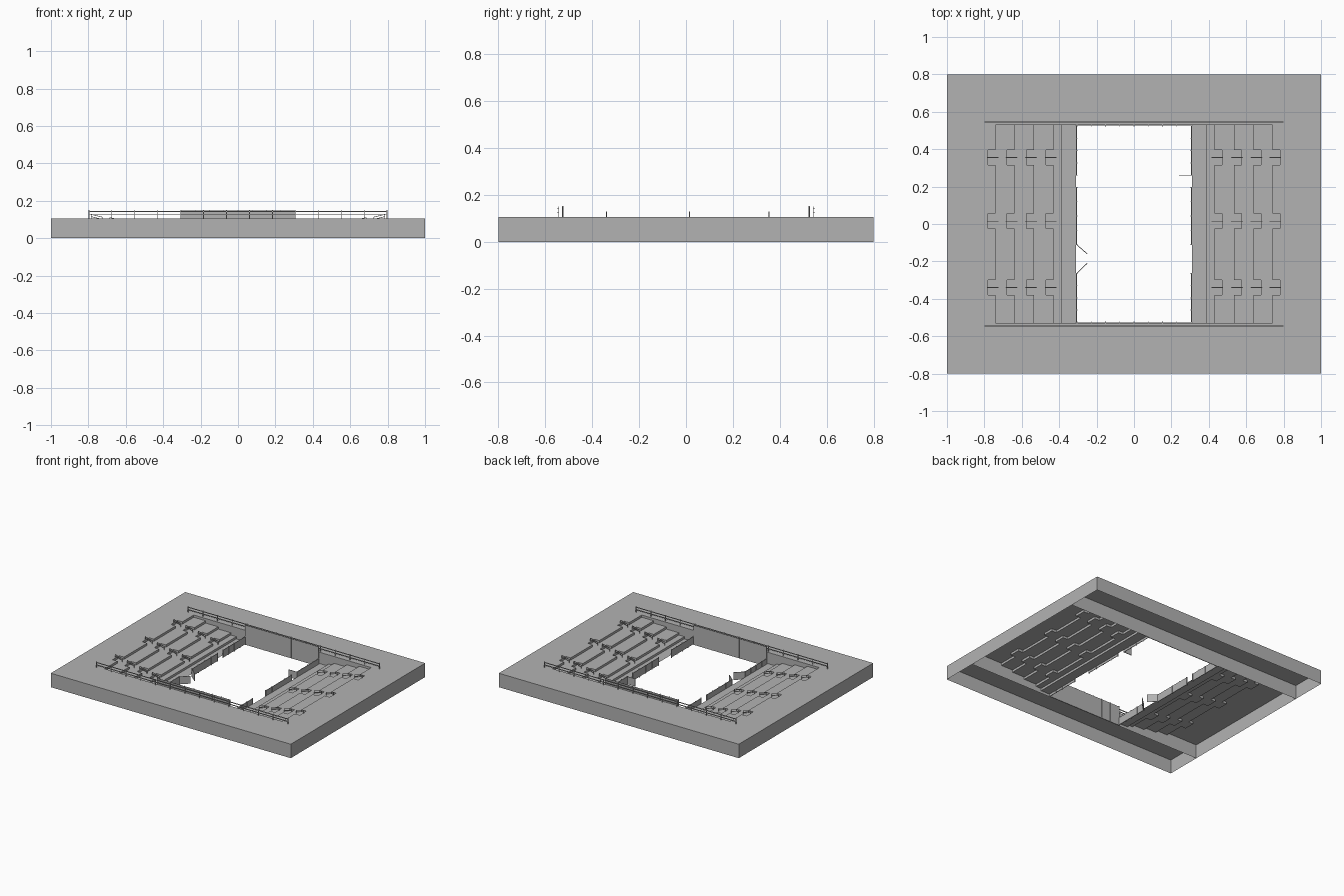
import bpy, bmesh, math

cube = bpy.data.objects.get("Cube")
if cube:
    bpy.data.objects.remove(cube)

grey = bpy.data.materials.new("concrete_grey")
grey.use_nodes = True
colour = (0.45, 0.45, 0.45, 1)
grey.diffuse_color = colour
grey.node_tree.nodes["Principled BSDF"].inputs["Base Color"].default_value = colour

TOP = 0.105      # ground level
PIT_X, PIT_Y = 0.31, 0.53
SIGNS = (-1, 1)


def finish(name, bm):
    mesh = bpy.data.meshes.new(name)
    bm.to_mesh(mesh)
    bm.free()
    mesh.materials.append(grey)
    obj = bpy.data.objects.new(name, mesh)
    bpy.context.scene.collection.objects.link(obj)
    return obj


def quad(bm, *points):
    bm.faces.new([bm.verts.new(p) for p in points])


def wall(bm, a, b, low, high):
    """Upright sheet between two plan points."""
    quad(bm, (*a, low), (*b, low), (*b, high), (*a, high))


def box(bm, x0, x1, y0, y1, z0, z1):
    made = bmesh.ops.create_cube(bm, size=1)["verts"]
    for v in made:
        v.co = (x1 if v.co.x > 0 else x0, y1 if v.co.y > 0 else y0, z1 if v.co.z > 0 else z0)


def slab(bm, a, b, low, high, thick=0.004):
    """Thin upright panel with thickness along any plan line."""
    dx, dy = b[0] - a[0], b[1] - a[1]
    length = math.hypot(dx, dy)
    nx, ny = -dy / length * thick / 2, dx / length * thick / 2
    made = bmesh.ops.create_cube(bm, size=1)["verts"]
    for v in made:
        end = b if v.co.x > 0 else a
        side = 1 if v.co.y > 0 else -1
        v.co = (end[0] + side * nx, end[1] + side * ny, high if v.co.z > 0 else low)


# Hollow ground block: outer skirt, end plates and long inner walls
bm = bmesh.new()
for s in SIGNS:
    wall(bm, (-1, s * 0.8), (1, s * 0.8), 0, TOP)
    wall(bm, (s, -0.8), (s, 0.8), 0, TOP)
    wall(bm, (-1, s * PIT_Y), (1, s * PIT_Y), 0, TOP)
    quad(bm, (-1, s * PIT_Y, TOP), (1, s * PIT_Y, TOP), (1, s * 0.8, TOP), (-1, s * 0.8, TOP))
bmesh.ops.recalc_face_normals(bm, faces=bm.faces)
finish("ground_block", bm)

# Terraces: stepped sheets with stair notches cut into each step edge
RISERS = (0.74, 0.64, 0.535, 0.43, 0.385)
DROP = 0.017
STAIRS = (-0.34, 0.015, 0.355)
NOTCH, HALF = 0.04, 0.04
breaks = [-PIT_Y]
for y in STAIRS:
    breaks += [y - HALF, y + HALF]
breaks.append(PIT_Y)

for s, side in ((-1, "right"), (1, "left")):
    bm = bmesh.new()
    for i, (y0, y1) in enumerate(zip(breaks, breaks[1:])):
        shift = NOTCH if i % 2 else 0
        x, z = 1, TOP
        for n, riser in enumerate(RISERS):
            edge = riser + (shift if n < 4 else 0)
            quad(bm, (s * x, y0, z), (s * edge, y0, z), (s * edge, y1, z), (s * x, y1, z))
            wall(bm, (s * edge, y0), (s * edge, y1), z - DROP, z)
            if shift and n < 4:
                for y in (y0, y1):
                    wall(bm, (s * riser, y), (s * edge, y), z - DROP, z)
            x, z = edge, z - DROP
        quad(bm, (s * x, y0, z), (s * PIT_X, y0, z), (s * PIT_X, y1, z), (s * x, y1, z))
    bmesh.ops.remove_doubles(bm, verts=bm.verts, dist=0.0001)
    bmesh.ops.recalc_face_normals(bm, faces=bm.faces)
    finish(side + "_terrace", bm)

    # Stair handrails, one short sloping frame per step
    bm = bmesh.new()
    for n, riser in enumerate(RISERS[:4]):
        tread = TOP - DROP * (n + 1)
        outer, inner = riser + 0.045, riser - 0.015
        for y in STAIRS:
            for x, base, head in ((outer, tread + DROP, tread + 0.041),
                                  (inner, tread, tread + 0.026)):
                box(bm, s * x - 0.0015, s * x + 0.0015, y - 0.0015, y + 0.0015, base, head)
            for low in (0, 0.012):
                made = bmesh.ops.create_cube(bm, size=1)["verts"]
                for v in made:
                    far = v.co.x > 0
                    height = tread + (0.041 if far else 0.026) - low
                    v.co = (s * (outer if far else inner), y + v.co.y * 0.004,
                            height + (v.co.z - 0.5) * 0.003)
    bmesh.ops.recalc_face_normals(bm, faces=bm.faces)
    finish(side + "_stair_handrails", bm)

# Railings along the ends of the terraces
for s, end in ((-1, "front"), (1, "back")):
    bm = bmesh.new()
    y = s * 0.545
    for i in range(14):
        x = -0.797 + i * 1.594 / 13
        box(bm, x - 0.002, x + 0.002, y - 0.002, y + 0.002, TOP, 0.15)
    for z in (0.125, 0.143):
        box(bm, -0.8, 0.8, y - 0.003, y + 0.003, z - 0.002, z + 0.002)
    finish(end + "_railing", bm)

    # Tall boards closing the pit ends
    bm = bmesh.new()
    count, width = 8, 0.61 / 8
    for i in range(count):
        x = -0.305 + i * width
        box(bm, x + 0.001, x + width - 0.001, s * 0.525 - 0.002, s * 0.525 + 0.002, 0, 0.148)
        box(bm, x - 0.002, x + 0.002, s * 0.525 - 0.003, s * 0.525 + 0.003, 0, 0.152)
    finish(end + "_pit_boards", bm)

# Low side fences with two openings each
FENCE = 0.06
RUNS = ((-0.525, -0.265), (-0.11, 0.195), (0.26, 0.525))
for s, side in ((-1, "right"), (1, "left")):
    bm = bmesh.new()
    x = s * 0.307
    for y0, y1 in RUNS:
        slab(bm, (x, y0), (x, y1), 0.004, FENCE)
        posts = round((y1 - y0) / 0.07)
        for i in range(posts + 1):
            y = y0 + (y1 - y0) * i / posts
            box(bm, x - 0.004, x + 0.004, y - 0.002, y + 0.002, 0, FENCE + 0.003)
    finish(side + "_pit_fence", bm)

# Open gate leaves
for name, a, b in (("right_gate_back_leaf", (-0.307, -0.11), (-0.25, -0.16)),
                   ("right_gate_front_leaf", (-0.307, -0.265), (-0.25, -0.21)),
                   ("left_gate_leaf", (0.307, 0.26), (0.24, 0.26))):
    bm = bmesh.new()
    slab(bm, a, b, 0.003, FENCE)
    finish(name, bm)
